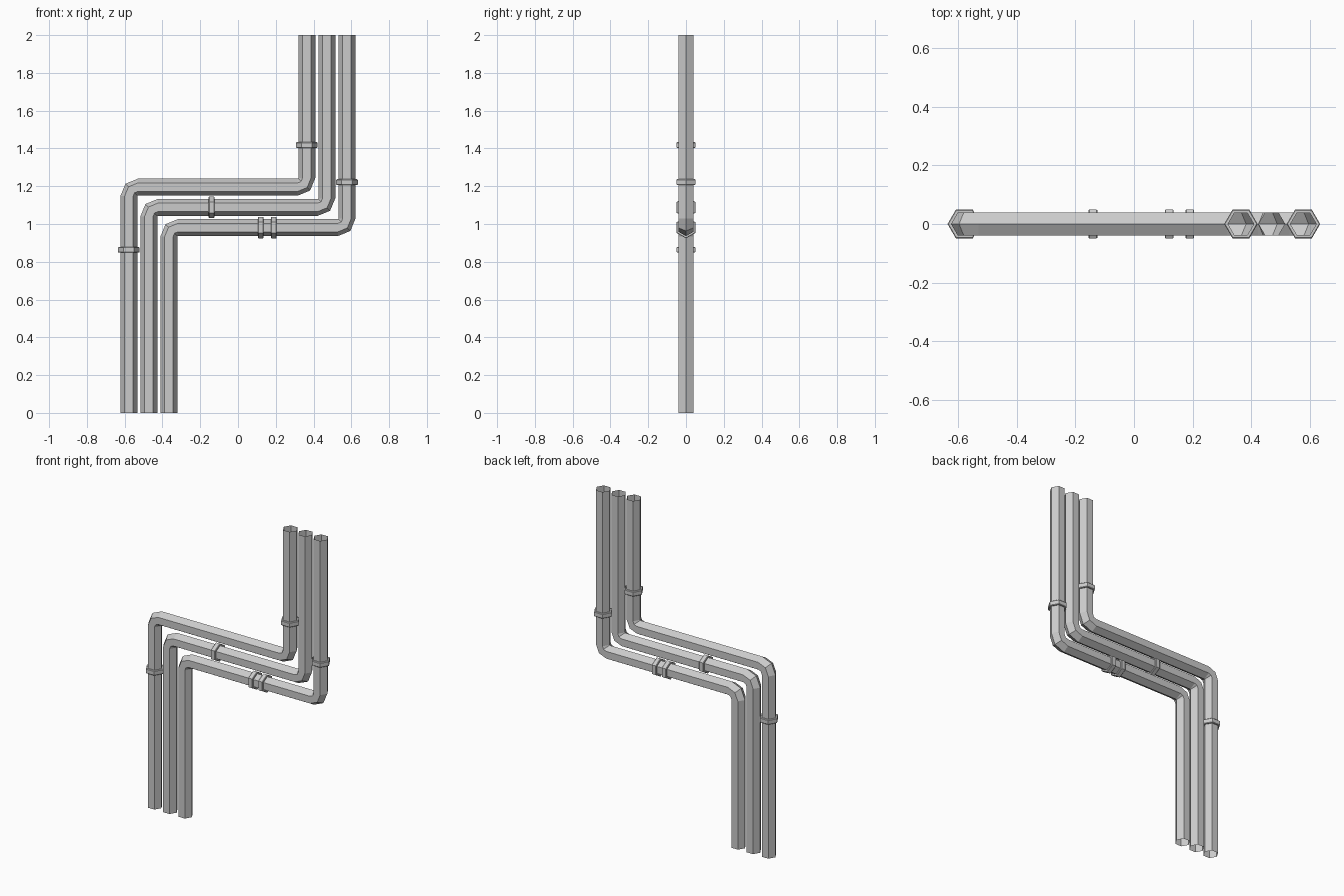
import bpy, bmesh
from math import sin, cos, pi, radians

if "Cube" in bpy.data.objects:
    bpy.data.objects.remove(bpy.data.objects["Cube"])

R = 0.045      # pipe radius (hexagon corner)
BEND = 0.048   # centreline bend radius


def make_object(name, rows):
    """Skin consecutive six-point rings into an object."""
    bm = bmesh.new()
    rings = [[bm.verts.new(p) for p in row] for row in rows]
    for a, b in zip(rings, rings[1:]):
        for i in range(6):
            j = (i + 1) % 6
            bm.faces.new((a[i], a[j], b[j], b[i]))
    return bm, name


def finish(bm, name):
    bmesh.ops.recalc_face_normals(bm, faces=bm.faces)
    me = bpy.data.meshes.new(name)
    bm.to_mesh(me)
    bm.free()
    bpy.context.collection.objects.link(bpy.data.objects.new(name, me))


def hexagon(x, z, angle, r):
    """Hexagon at (x, 0, z); its corner axis lies at `angle` in the xz plane."""
    return [(x + r * cos(k * pi / 3) * cos(angle), r * sin(k * pi / 3),
             z + r * cos(k * pi / 3) * sin(angle)) for k in range(6)]


def pipe(name, x0, zc, x1):
    rows = [hexagon(x0, 0, 0, R)]
    # lower bend: up to right
    for d in (0, 45, 90):
        a = radians(180 - d)
        rows.append(hexagon(x0 + BEND + BEND * cos(a), zc - BEND + BEND * sin(a),
                            a - pi, R))
    # upper bend: right to up
    for d in (0, 45, 90):
        a = radians(-90 + d)
        rows.append(hexagon(x1 - BEND + BEND * cos(a), zc + BEND + BEND * sin(a), a, R))
    rows.append(hexagon(x1, 2, 0, R))
    finish(*make_object(name, rows))


def collar(name, x, z, horizontal=False):
    profile = [(0.044, -0.015), (0.054, -0.015), (0.057, -0.012),
               (0.057, 0.012), (0.054, 0.015), (0.044, 0.015)]
    if horizontal:
        rows = [hexagon(x + t, z, pi / 2, r) for r, t in profile]
    else:
        rows = [hexagon(x, z + t, 0, r) for r, t in profile]
    finish(*make_object(name, rows))


# three nested open-ended pipes
pipe("upper_pipe", -0.578, 1.195, 0.364)
pipe("middle_pipe", -0.472, 1.088, 0.470)
pipe("lower_pipe", -0.366, 0.981, 0.577)

# joint collars
collar("upper_pipe_collar_low", -0.578, 0.863)
collar("upper_pipe_collar_high", 0.364, 1.418)
collar("lower_pipe_collar_high", 0.577, 1.222)
collar("middle_pipe_collar", -0.14, 1.088, True)
collar("lower_pipe_collar_left", 0.12, 0.981, True)
collar("lower_pipe_collar_right", 0.19, 0.981, True)
